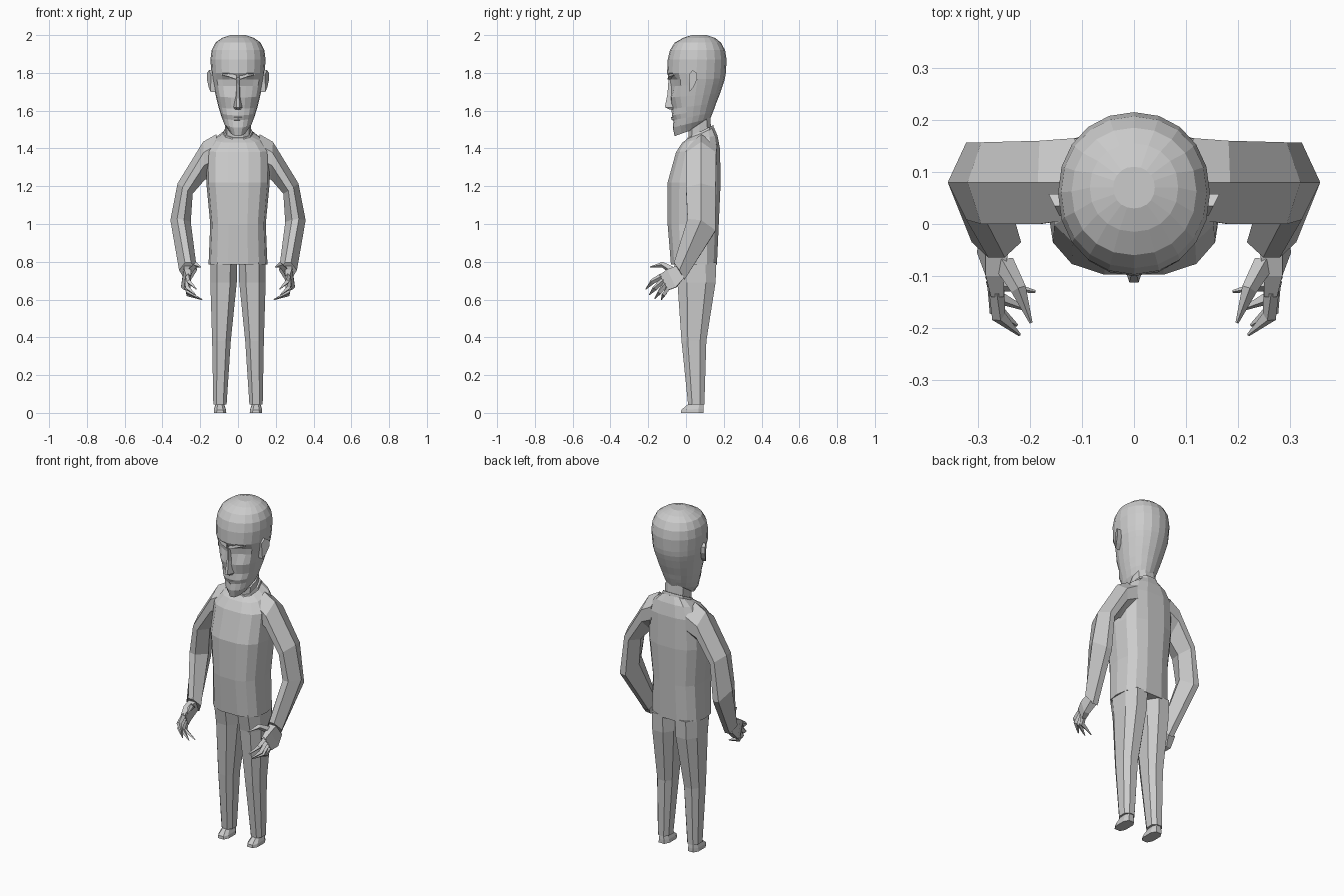
import bpy, bmesh, math
from mathutils import Vector

grey = bpy.data.materials.new("clay grey")
grey.diffuse_color = (0.6, 0.6, 0.6, 1)


def make(name, rings, mirror=False):
    """Skin a stack of equal-length point rings and cap both ends."""
    bm = bmesh.new()
    rows = [[bm.verts.new(p) for p in r] for r in rings]
    n = len(rows[0])
    for a, b in zip(rows, rows[1:]):
        for i in range(n):
            j = (i + 1) % n
            bm.faces.new((a[i], a[j], b[j], b[i]))
    bm.faces.new(rows[0][::-1])
    bm.faces.new(rows[-1])
    bmesh.ops.recalc_face_normals(bm, faces=bm.faces)
    mesh = bpy.data.meshes.new(name)
    bm.to_mesh(mesh)
    bm.free()
    mesh.materials.append(grey)
    ob = bpy.data.objects.new(name, mesh)
    bpy.context.collection.objects.link(ob)
    if mirror:
        m = ob.modifiers.new("mirror", "MIRROR")
        m.use_mirror_merge = False
    return ob


def oval(zf, zb, x0, x1, yf, yb, n, power=0.8, turn=0.0):
    """Rounded ring between the given limits, tilted from zf (front) to zb (back)."""
    pts = []
    for i in range(n):
        a = 2 * math.pi * (i + turn) / n
        c, s = math.cos(a), math.sin(a)
        c = math.copysign(abs(c) ** power, c)
        s = math.copysign(abs(s) ** power, s)
        t = (s + 1) / 2
        pts.append(Vector(((x0 + x1) / 2 + (x1 - x0) / 2 * c,
                           yf + (yb - yf) * t, zf + (zb - zf) * t)))
    return pts


def tube(name, path, n=4, mirror=True):
    """Tapered limb through (point, radius) pairs."""
    rings = []
    for k, (p, r) in enumerate(path):
        a = Vector(path[max(k - 1, 0)][0])
        b = Vector(path[min(k + 1, len(path) - 1)][0])
        q = (b - a).to_track_quat('Z', 'Y')
        rings.append([Vector(p) + q @ Vector((r * math.cos(2 * math.pi * i / n),
                      r * math.sin(2 * math.pi * i / n), 0)) for i in range(n)])
    return make(name, rings, mirror)


# Head: front z, back z, half width, front y, back y
head = [(1.465, 1.53, .045, -.06, .12), (1.51, 1.56, .075, -.07, .13),
        (1.55, 1.59, .088, -.066, .142), (1.575, 1.61, .095, -.075, .15),
        (1.61, 1.64, .105, -.076, .16), (1.67, 1.69, .118, -.082, .18),
        (1.73, 1.74, .13, -.083, .197), (1.765, 1.77, .137, -.088, .206),
        (1.80, 1.80, .141, -.100, .211), (1.87, 1.87, .146, -.097, .215),
        (1.92, 1.92, .14, -.085, .207), (1.96, 1.96, .12, -.06, .185),
        (1.985, 1.985, .085, -.015, .155), (2.0, 2.0, .04, .03, .11)]
rings = [oval(a, b, -w, w, f, k, 20, 0.95) for a, b, w, f, k in head]
for r in rings:
    for p in r:
        if p.y < 0 and 1.72 < p.z < 1.775 and .03 < abs(p.x) < .1:
            p.y += .018      # eye sockets
        if p.y < 0 and 1.6 < p.z < 1.64 and .03 < abs(p.x) < .1:
            p.y += .008      # hollow cheeks
make("head", rings)

# Nose wedge, brow and lips
nose = [(1.605, .018, -.085), (1.618, .026, -.112), (1.69, .015, -.098), (1.775, .012, -.092)]
make("nose", [[(-w, -.06, z), (-w * .35, y, z), (w * .35, y, z), (w, -.06, z)]
              for z, w, y in nose])
make("brow", [[(x, -.05 + x * .2, z - .012), (x, y, z - .01), (x, y + .004, z + .012),
               (x, -.05 + x * .2, z + .016)]
              for x, y, z in ((.008, -.098, 1.775), (.05, -.09, 1.79), (.09, -.062, 1.80))], True)
make("lips", [[(x, -.04, 1.545), (x, y, 1.55), (x, y - .004, 1.565), (x, -.04, 1.575)]
              for x, y in ((-.045, -.05), (0, -.076), (.045, -.05))])

# Ears: a flared outline
ear = [(.015, 1.79), (.035, 1.815), (.058, 1.80), (.058, 1.765), (.04, 1.725), (.02, 1.70)]
make("ear", [[(.115, y, z) for y, z in ear],
             [(.143 + (y - .015) * .5, y, z) for y, z in ear]], True)

# Neck and collar
make("neck", [oval(1.40, 1.46, -.065, .065, .01, .14, 10),
              oval(1.49, 1.57, -.07, .07, .01, .13, 10)])
make("collar", [oval(1.42, 1.48, -.085, .085, -.008, .158, 10),
                oval(1.455, 1.525, -.077, .077, .005, .147, 10)])

# Torso
torso = [(.785, .785, .156, -.082, .166), (1.0, 1.0, .147, -.10, .176),
         (1.22, 1.22, .168, -.10, .186), (1.38, 1.40, .165, -.055, .182),
         (1.43, 1.47, .125, -.022, .168), (1.45, 1.51, .075, .005, .15)]
make("torso", [oval(a, b, -w, w, f, k, 14, .72) for a, b, w, f, k in torso])

# Arms: six-sided sleeve rings as outer, inner, front and back limits
sleeves = []
for outer, inner, front, back in (
        ((.115, .08, 1.475), (.11, .08, 1.25), (0.01, 1.38), (.165, 1.38)),
        ((.185, .08, 1.435), (.175, .08, 1.235), (0.0, 1.345), (.16, 1.345)),
        ((.32, .08, 1.215), (.24, .08, 1.16), (0.0, 1.185), (.157, 1.185)),
        ((.358, .08, 1.02), (.25, .08, 1.01), (.008, 1.025), (.157, .965)),
        ((.312, -.035, .755), (.217, -.035, .755), (-.064, .795), (-.008, .705))):
    o, i = Vector(outer), Vector(inner)
    xz = [o, None, None, i, None, None]
    for slot, t, (y, z) in ((1, .33, front), (2, .67, front), (4, .67, back), (5, .33, back)):
        p = o.lerp(i, t)
        xz[slot] = Vector((p.x, y, p.z + z - (o.z + i.z) / 2))
    sleeves.append(xz)
make("arm", sleeves, True)

# Hands: wrist and palm block, curled fingers and thumb
make("palm", [[(.285, -.045, .78), (.295, -.01, .715), (.25, -.01, .715), (.24, -.045, .78)],
              [(.285, -.10, .76), (.302, -.055, .665), (.27, -.05, .665), (.25, -.10, .76)],
              [(.275, -.14, .73), (.285, -.095, .65), (.262, -.09, .65), (.25, -.14, .73)]], True)
fingers = (((.264, -.128, .725), (.26, -.178, .695), (.22, -.213, .655)),
           ((.267, -.118, .705), (.265, -.165, .66), (.225, -.195, .625)),
           ((.270, -.108, .685), (.265, -.140, .64), (.205, -.165, .605)),
           ((.273, -.096, .665), (.265, -.115, .63), (.19, -.130, .60)))
for k, (a, b, c) in enumerate(fingers):
    tube("finger_%d" % (k + 1), [(a, .015), (b, .014), (c, .003)])
tube("thumb", [((.25, -.075, .755), .02), ((.222, -.125, .785), .015), ((.198, -.19, .772), .003)])

# Trouser legs: z, inner x, outer x, front y, back y
leg = [(.795, 0, .15, -.072, .168), (.69, .002, .151, -.052, .163),
       (.38, .035, .14, -.028, .112), (.045, .058, .133, .008, .10)]
make("trouser_leg", [oval(z, z, a, b, f, k, 8, .8, .5) for z, a, b, f, k in leg], True)

# Feet
make("foot", [oval(0, 0, .06, .13, -.03, .097, 8, .7, .5),
              oval(.016, .022, .063, .128, -.028, .097, 8, .7, .5),
              oval(.045, .06, .075, .118, .008, .092, 8, .7, .5)], True)
